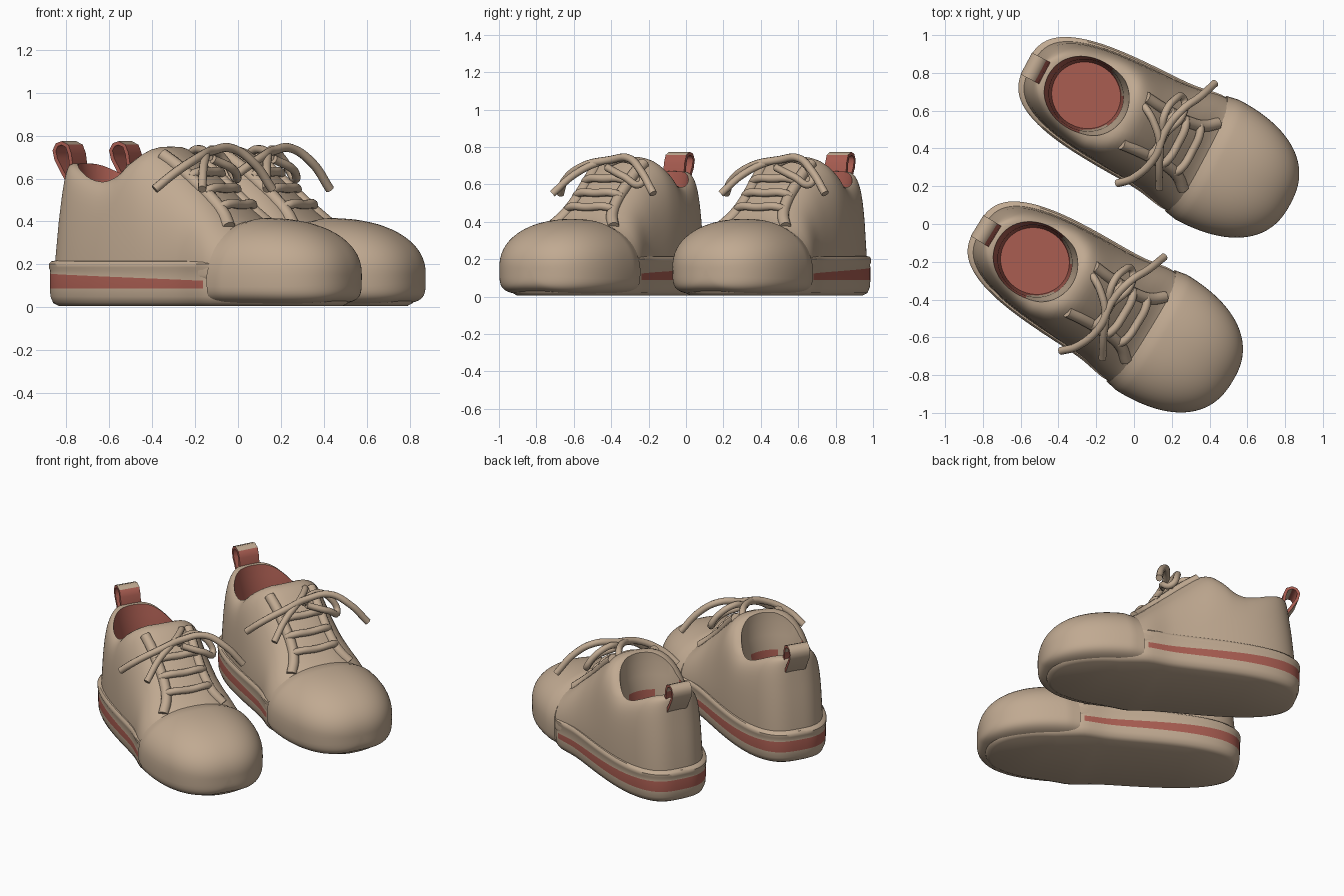
import bpy, bmesh, math
from mathutils import Matrix, Vector

if "Cube" in bpy.data.objects:
    bpy.data.objects.remove(bpy.data.objects["Cube"])


def material(name, rgb):
    m = bpy.data.materials.new(name)
    m.diffuse_color = (*rgb, 1)
    m.use_nodes = True
    m.node_tree.nodes["Principled BSDF"].inputs["Base Color"].default_value = m.diffuse_color
    return m


MATS = [material("tan canvas", (0.53, 0.40, 0.285)), material("brick red", (0.40, 0.11, 0.083))]


def activate(ob):
    bpy.ops.object.select_all(action='DESELECT')
    ob.select_set(True)
    bpy.context.view_layer.objects.active = ob


def smooth(ob, angle=40):
    activate(ob)
    bpy.ops.object.shade_smooth_by_angle(angle=math.radians(angle))


def loft(name, rings, M, caps=(True, True), rule=lambda i, c: 0):
    """Skin a list of closed rings; rule picks the material of each face."""
    bm = bmesh.new()
    vs = [[bm.verts.new(p) for p in r] for r in rings]
    n = len(rings[0])
    for i in range(len(vs) - 1):
        a, b = vs[i], vs[i + 1]
        for k in range(n):
            f = bm.faces.new((a[k], a[(k + 1) % n], b[(k + 1) % n], b[k]))
            f.material_index = rule(i, f.calc_center_median())
    for use, r in zip(caps, (vs[0], vs[-1])):
        if use:
            f = bm.faces.new(r)
            f.material_index = rule(-1, f.calc_center_median())
    bmesh.ops.remove_doubles(bm, verts=bm.verts[:], dist=1e-5)
    bmesh.ops.recalc_face_normals(bm, faces=bm.faces[:])
    me = bpy.data.meshes.new(name)
    bm.to_mesh(me)
    bm.free()
    for m in MATS:
        me.materials.append(m)
    ob = bpy.data.objects.new(name, me)
    bpy.context.collection.objects.link(ob)
    ob.matrix_world = M
    return ob


def tube(name, pts, r, M):
    """Round cord through a few points."""
    cu = bpy.data.curves.new(name, 'CURVE')
    cu.dimensions = '3D'
    cu.bevel_depth, cu.bevel_resolution, cu.resolution_u = r, 3, 8
    cu.use_fill_caps = True
    sp = cu.splines.new('BEZIER')
    sp.bezier_points.add(len(pts) - 1)
    for b, p in zip(sp.bezier_points, pts):
        b.co = p
        b.handle_left_type = b.handle_right_type = 'AUTO'
    cu.materials.append(MATS[0])
    ob = bpy.data.objects.new(name, cu)
    bpy.context.collection.objects.link(ob)
    ob.matrix_world = M
    activate(ob)
    bpy.ops.object.convert(target='MESH')
    smooth(bpy.context.view_layer.objects.active, 60)


def interp(tab, x):
    """Smooth curve through (x, y) pairs."""
    if x <= tab[0][0]:
        return tab[0][1]
    if x >= tab[-1][0]:
        return tab[-1][1]
    i = max(k for k in range(len(tab) - 1) if tab[k][0] <= x)

    def slope(k):
        a, b = tab[max(k - 1, 0)], tab[min(k + 1, len(tab) - 1)]
        return (b[1] - a[1]) / (b[0] - a[0])
    (x0, y0), (x1, y1) = tab[i], tab[i + 1]
    h = x1 - x0
    t = (x - x0) / h
    return ((2*t**3 - 3*t*t + 1) * y0 + (t**3 - 2*t*t + t) * h * slope(i)
            + (3*t*t - 2*t**3) * y1 + (t**3 - t*t) * h * slope(i + 1))


def round_off(s, n):
    return max(0.0, 1 - abs(s) ** n) ** (1 / n)


def half_width(u, base):
    if u > 0:  # round toe
        return base * round_off(max(0, (u - 0.28) / 0.52), 2.4)
    return base * round_off(u / 0.78, 3.0)


def section(u, w, zb, zc, zt, n_up, n_low, N=56):
    """Cross-section across the shoe, with separate upper and lower roundness."""
    out = []
    for k in range(N):
        a = 2 * math.pi * k / N
        c, s = math.cos(a), math.sin(a)
        c, s = (0 if abs(q) < 1e-9 else q for q in (c, s))
        n = n_up if s >= 0 else n_low
        v = math.copysign(abs(c) ** (2 / n), c) * w
        h = abs(s) ** (2 / n)
        out.append(Vector((u, v, zc + h * (zt - zc) if s >= 0 else zc - h * (zc - zb))))
    return out


TOP = [(-.8, .66), (-.7, .67), (-.6, .645), (-.5, .615), (-.42, .605), (-.35, .63), (-.28, .69),
       (-.2, .745), (-.13, .74), (-.05, .685), (.05, .60), (.15, .51), (.27, .41), (.4, .36)]
ROUND = [(-.4, 6), (-.3, 5.5), (-.15, 3.2), (0, 2.6), (.3, 2.3)]
SOLE = [(-.6, .30), (-.2, .302), (.05, .31), (.22, .335), (.28, .325), (.4, .305)]
UPPER = [(-.6, .287), (-.2, .292), (.05, .302), (.2, .335), (.3, .34)]


def lean(p):
    """Draw the heel and the ankle inwards with height."""
    zf = max(0, (p.z - 0.2) / 0.47)
    if p.x < -0.3:
        p.x = -0.3 + (p.x + 0.3) * (1 - 0.13 * zf)
    p.y *= 1 - 0.07 * zf
    return p


def on_upper(u, v, lift):
    n, w = interp(ROUND, u), half_width(u, interp(UPPER, u))
    return lean(Vector((u, v, 0.15 + (interp(TOP, u) - 0.15) * round_off(v / w, n) + lift)))


def build_shoe(tag, x, y, angle):
    M = Matrix.Translation((x, y, 0)) @ Matrix.Rotation(math.radians(angle), 4, 'Z')

    # sole with a red side stripe
    us = [0.01 + 0.79 * math.sin(math.pi / 2 * (k / 36 - 1)) for k in range(73)]
    line = [(u, half_width(u, interp(SOLE, u))) for u in us]
    line += [(u, -w) for u, w in line[-2:0:-1]]
    line = [(u * 0.95 if u > 0 else u, w) for u, w in line]
    levels = [(-.04, .006), (-.015, .02), (-.003, .05), (0, .088), (0, .158), (-.002, .17),
              (.004, .185), (.004, .202), (-.006, .214), (-.05, .222)]
    rings = []
    for d, z in levels:
        rings.append([(u * (1 + d / .79), v * (1 + d / .31),
                       z - (0.035 * (u + .78) if z == .158 else 0)) for u, v in line])
    smooth(loft("sole_" + tag, rings, M, rule=lambda i, c: int(i == 3 and c.x < 0.19)))

    # upper with an ankle opening
    rings = []
    for k in range(61):
        t = k / 60
        u = -0.78 + 1.18 * (1 - math.cos(t * math.pi / 2))
        uu = u * 0.975 if u < 0 else u
        rings.append([lean(p) for p in section(uu, half_width(u, interp(UPPER, u)), 0.1, 0.15,
                                               interp(TOP, uu), interp(ROUND, uu), 3)])
    upper = loft("upper_" + tag, rings, M, caps=(False, True))
    well = []
    for r, z in ((.185, .29), (.19, .35), (.195, .42), (.2, .51), (.214, .6), (.228, .68), (.24, .9)):
        well.append([(-.425 + r * math.cos(a), .94 * r * math.sin(a), z)
                     for a in (2 * math.pi * k / 64 for k in range(64))])
    cutter = loft("ankle_cutter_" + tag, well, M, rule=lambda i, c: int(
        i == -1 or c.x < -.36 or c.z < .38 or c.z < .52 and abs(c.y) < .09))
    cutter.hide_render = True
    mod = upper.modifiers.new("opening", 'BOOLEAN')
    mod.operation, mod.solver, mod.object = 'DIFFERENCE', 'EXACT', cutter
    activate(upper)
    bpy.ops.object.modifier_apply(modifier=mod.name)
    bpy.data.objects.remove(cutter)
    smooth(upper, 45)

    # rubber toe cap, its rear edge slanting forward towards the top
    rings = []
    for k in range(41):
        a = k / 40
        u = 0.23 + 0.57 * math.sin(math.pi / 2 * a)
        q = min(1, max(0, (u - 0.28) / 0.52))
        lip = 0.014 * min(1, a / 0.08)
        ring = section(u, half_width(u, 0.345 + lip), 0.15 - 0.144 * round_off(q, 5), 0.15,
                       0.15 + (0.252 + lip) * round_off(q, 2.3), 2.25, 4.5)
        for p in ring:
            p.x += 0.05 * max(0, p.z - 0.15) / 0.26 * (1 - a) ** 2
        rings.append(ring)
    smooth(loft("toe_cap_" + tag, rings, M, caps=(True, False)), 50)

    # heel pull loop
    path = [(-.69, .57), (-.73, .63), (-.765, .69), (-.775, .73), (-.76, .757), (-.735, .765),
            (-.705, .752), (-.69, .715), (-.682, .66), (-.672, .57)]
    rings = []
    for i, (u, z) in enumerate(path):
        a, b = path[max(i - 1, 0)], path[min(i + 1, len(path) - 1)]
        d = Vector((b[0] - a[0], b[1] - a[1])).normalized() * 0.009
        o, n = (u - d.y, z + d.x), (u + d.y, z - d.x)
        rings.append([(o[0], -.065, o[1]), (o[0], .065, o[1]), (n[0], .065, n[1]), (n[0], -.065, n[1])])
    tab = loft("pull_loop_" + tag, rings, M)
    for f in tab.data.polygons:  # red lining, tan on the outside of the heel
        outside = f.normal.x < -0.3 and f.center.x < -.7 or f.normal.z > 0.75
        f.material_index = 0 if outside and abs(f.normal.y) < .5 else 1
    smooth(tab, 50)

    # raised eyelet bands on both sides of the throat
    for side, s in (("left", 1), ("right", -1)):
        pts = [on_upper(u, s * v, -0.008) for u, v in
               ((.26, .2), (.2, .155), (.12, .135), (.03, .135), (-.06, .14), (-.14, .15))]
        tube(f"eyelet_band_{side}_{tag}", pts, 0.032, M)

    # lace rungs across the tongue
    for i, u in enumerate((.2, .115, .03)):
        pts = [on_upper(u + du, v, lift) for du, v, lift in
               ((-.02, -.15, .005), (0, -.115, .026), (.01, 0, .022), (0, .115, .026), (-.02, .15, .005))]
        tube(f"lace_rung_{i + 1}_{tag}", pts, 0.022, M)

    # bow: long ends, short ends and a loop
    tube("lace_long_" + tag, [(-.06, -.335, .55), (.0, -.27, .62), (.05, -.12, .70), (.035, .03, .73),
                              (.058, .165, .74), (.11, .275, .67), (.147, .375, .55)], 0.021, M)
    tube("lace_short_" + tag, [(.15, -.255, .55), (.095, -.155, .65), (.037, -.04, .715),
                               (-.04, .04, .735), (-.1, .08, .73), (-.15, .10, .70)], 0.02, M)
    tube("lace_loop_" + tag, [(.03, .0, .70), (-.01, .1, .735), (.0, .2, .68), (.04, .225, .60),
                              (.075, .15, .64), (.04, .02, .69)], 0.02, M)


build_shoe("back", 0.122, 0.482, -28)
build_shoe("front", -0.162, -0.418, -31.5)
